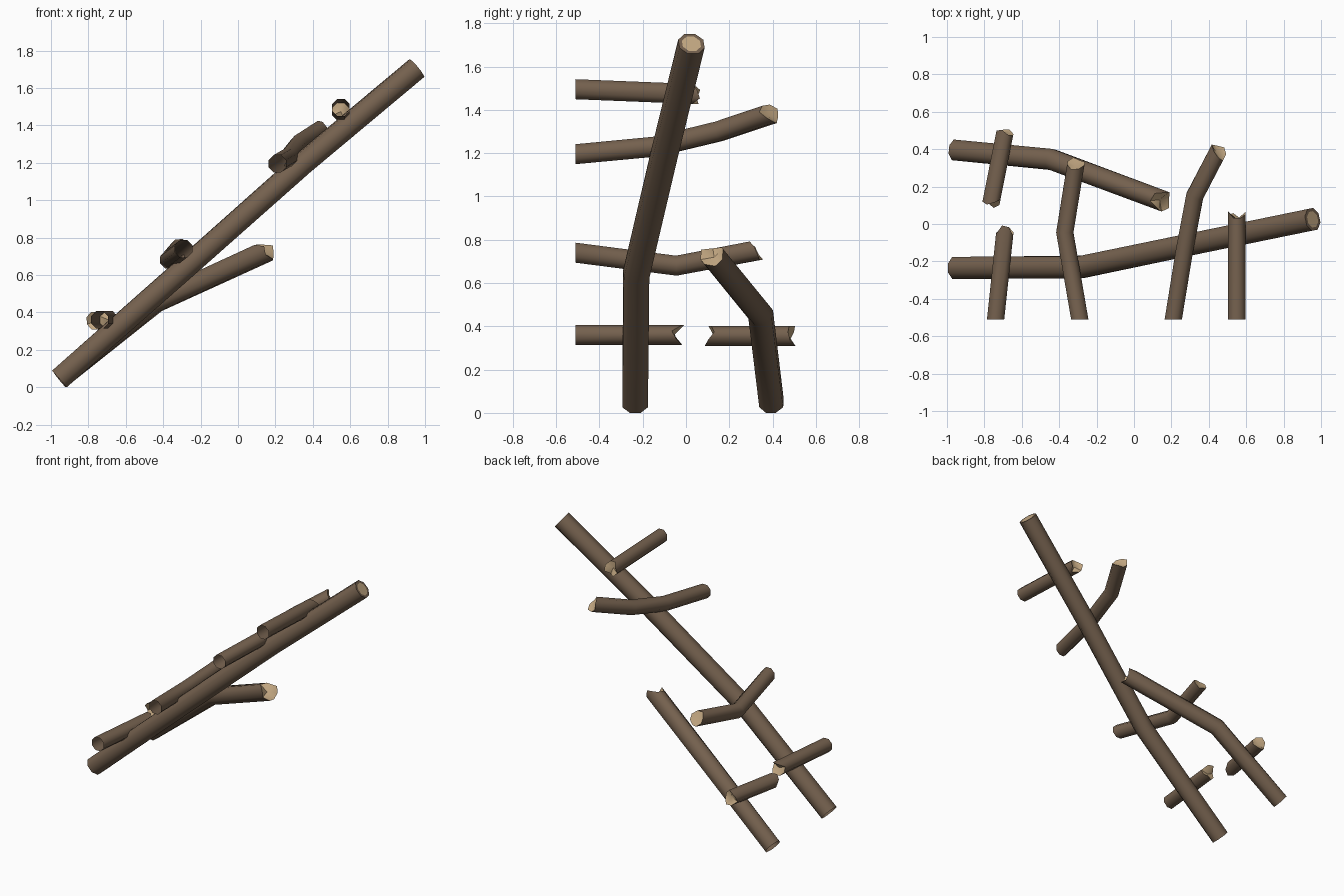
import bpy, bmesh, math
from mathutils import Vector

if "Cube" in bpy.data.objects:
    bpy.data.objects.remove(bpy.data.objects["Cube"])


def make_mat(name, rgb):
    m = bpy.data.materials.new(name)
    m.diffuse_color = (*rgb, 1)
    m.use_nodes = True
    m.node_tree.nodes["Principled BSDF"].inputs["Base Color"].default_value = m.diffuse_color
    return m


BARK = make_mat("brown bark", (0.175, 0.118, 0.076))
WOOD = make_mat("pale broken wood", (0.56, 0.40, 0.23))
N = 8


def pole(name, pts, r, end=None, start=None, square_start=False, rim=False):
    """Eight-sided pole along pts. end/start are jagged offsets per side along
    the pole (sides, from +right: right, top, top, left, left, bottom, bottom, right)."""
    pts = [Vector(p) for p in pts]
    bm = bmesh.new()
    rings, tangents = [], []
    for i, p in enumerate(pts):
        t = Vector()
        if i > 0:
            t += (p - pts[i - 1]).normalized()
        if i < len(pts) - 1:
            t += (pts[i + 1] - p).normalized()
        t.normalize()
        if i == 0 and square_start:
            t = Vector((0, 1, 0))
        u = t.cross(Vector((0, 0, 1))).normalized()
        v = u.cross(t)
        off = end if i == len(pts) - 1 else start if i == 0 else None
        ring = []
        for k in range(N):
            a = 2 * math.pi * (k + 0.5) / N
            d = off[k] if off else 0
            ring.append(bm.verts.new(p + (u * math.cos(a) + v * math.sin(a)) * r + t * d))
        rings.append(ring)
        tangents.append(t)
    # bark sides
    for a, b in zip(rings, rings[1:]):
        for k in range(N):
            j = (k + 1) % N
            bm.faces.new((a[k], b[k], b[j], a[j]))
    # sawn end with a bark rim
    last = rings[-1]
    if rim:
        inner = [bm.verts.new(pts[-1].lerp(w.co, 0.72)) for w in last]
        for k in range(N):
            j = (k + 1) % N
            bm.faces.new((last[k], inner[k], inner[j], last[j]))
        last = inner
    # pale broken ends
    if end or rim:
        c = bm.verts.new(pts[-1] - tangents[-1] * (0.015 if end else 0))
        for k in range(N):
            bm.faces.new((last[(k + 1) % N], last[k], c)).material_index = 1
    if start:
        c = bm.verts.new(pts[0] + tangents[0] * 0.02)
        for k in range(N):
            bm.faces.new((rings[0][k], rings[0][(k + 1) % N], c)).material_index = 1
    me = bpy.data.meshes.new(name)
    bm.to_mesh(me)
    bm.free()
    me.materials.append(BARK)
    me.materials.append(WOOD)
    ob = bpy.data.objects.new(name, me)
    bpy.context.collection.objects.link(ob)
    bpy.ops.object.select_all(action='DESELECT')
    ob.select_set(True)
    bpy.context.view_layer.objects.active = ob
    bpy.ops.object.shade_smooth_by_angle(angle=math.radians(50))
    return ob


# side rails
pole("long_rail", [(-0.955, -0.235, 0.044), (-0.28, -0.23, 0.64),
                   (0.345, -0.10, 1.195), (0.955, 0.025, 1.705)], 0.064, rim=True)
pole("broken_rail", [(-0.955, 0.395, 0.044), (-0.44, 0.345, 0.455), (0.15, 0.125, 0.725)],
     0.06, end=[0.02, -0.04, -0.03, 0.03, 0.015, 0.01, 0.03, 0.01])

# rungs, from the lowest up
R = 0.05
pole("lowest_rung_front", [(-0.74, -0.51, 0.36), (-0.69, -0.04, 0.36)], R, square_start=True,
     end=[-0.02, 0.025, 0.03, -0.02, -0.01, 0.0, 0.025, 0.0])
pole("lowest_rung_back", [(-0.765, 0.11, 0.355), (-0.69, 0.49, 0.355)], R,
     start=[0.03, 0.01, -0.01, 0.0, 0.02, 0.0, -0.02, 0.0],
     end=[-0.01, -0.01, 0.01, 0.0, -0.02, 0.01, 0.02, 0.0])
pole("second_rung", [(-0.29, -0.51, 0.74), (-0.37, -0.045, 0.68), (-0.31, 0.325, 0.75)], R,
     square_start=True, end=[0.0, -0.02, -0.03, -0.01, 0.0, 0.02, 0.01, 0.01])
pole("third_rung", [(0.21, -0.51, 1.195), (0.27, -0.14, 1.23), (0.325, 0.15, 1.30),
                    (0.45, 0.39, 1.38)], R, square_start=True,
     end=[-0.03, -0.02, 0.0, 0.02, 0.01, 0.01, 0.02, 0.0])
pole("top_rung", [(0.55, -0.51, 1.495), (0.55, 0.04, 1.473)], R, square_start=True,
     end=[0.01, -0.01, -0.01, 0.025, 0.01, 0.02, -0.01, 0.025])
